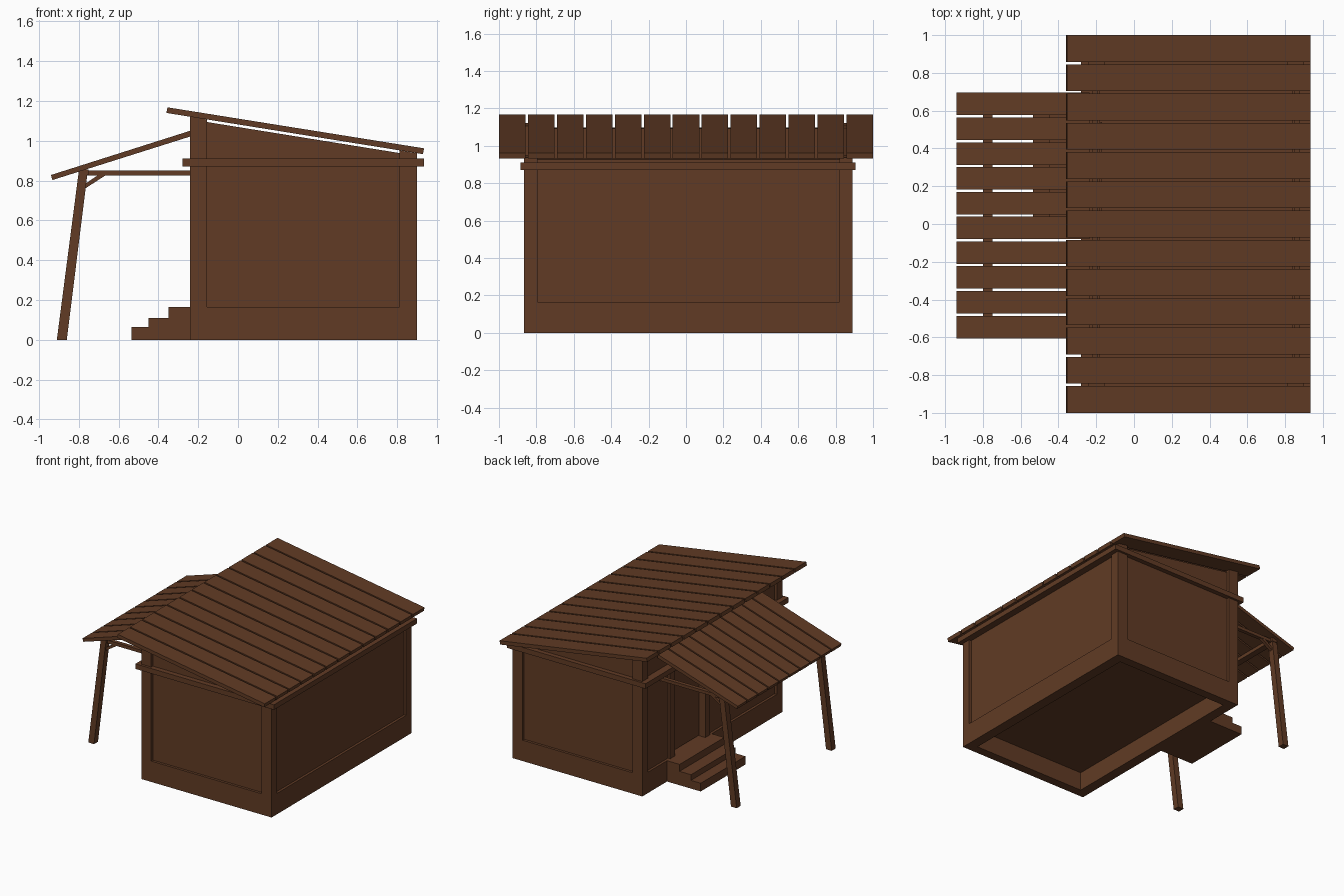
import bpy, bmesh

if "Cube" in bpy.data.objects:
    bpy.data.objects.remove(bpy.data.objects["Cube"])

wood = bpy.data.materials.new("brown_wood")
wood.diffuse_color = (0.12, 0.044, 0.018, 1)
wood.use_nodes = True
wood.node_tree.nodes["Principled BSDF"].inputs["Base Color"].default_value = wood.diffuse_color


def prism(name, profile, spans):
    """Extrude an x-z profile along y, once for every (y0, y1) span."""
    bm = bmesh.new()
    for y0, y1 in spans:
        a = [bm.verts.new((x, y0, z)) for x, z in profile]
        b = [bm.verts.new((x, y1, z)) for x, z in profile]
        n = len(profile)
        bm.faces.new(a)
        bm.faces.new(b[::-1])
        for i in range(n):
            j = (i + 1) % n
            bm.faces.new((a[j], a[i], b[i], b[j]))
    bmesh.ops.recalc_face_normals(bm, faces=bm.faces)
    me = bpy.data.meshes.new(name)
    bm.to_mesh(me)
    bm.free()
    me.materials.append(wood)
    ob = bpy.data.objects.new(name, me)
    bpy.context.collection.objects.link(ob)
    return ob


def rect(x0, x1, z0, z1):
    return [(x0, z0), (x1, z0), (x1, z1), (x0, z1)]


def under_roof(x, gap=0.0):
    """Height of the main roof underside at x."""
    return 1.14 - 0.161 * (x + 0.36) - gap


def sloped(x0, x1, z0, gap=0.0):
    return [(x0, z0), (x1, z0), (x1, under_roof(x1, gap)), (x0, under_roof(x0, gap))]


def planks(y0, y1, count, gap):
    pitch = (y1 - y0 + gap) / count
    return [(y0 + i * pitch, y0 + (i + 1) * pitch - gap) for i in range(count)]


XL, XR, YF, YB = -0.24, 0.90, -0.865, 0.89
ends = [(YF, YF + 0.07), (YB - 0.07, YB)]
FLOOR = 0.165

# Base frame and raised floor
prism("base_cross_beams", rect(XL, XR, 0, FLOOR), ends)
prism("base_left_beam", rect(XL, XL + 0.08, 0, FLOOR), [(YF + 0.07, YB - 0.07)])
prism("base_right_beam", rect(XR - 0.08, XR, 0, FLOOR), [(YF + 0.07, YB - 0.07)])
prism("floor", rect(XL + 0.08, XR - 0.08, 0.145, FLOOR), [(YF + 0.07, YB - 0.07)])

# Corner posts reaching the roof
prism("left_corner_posts", sloped(XL, XL + 0.085, FLOOR), ends)
prism("right_corner_posts", sloped(XR - 0.09, XR, FLOOR), ends)

# Recessed wall panels, a little short of the roof
prism("end_wall_panels", sloped(XL + 0.085, XR - 0.09, FLOOR, 0.013),
      [(YF + 0.02, YF + 0.05), (YB - 0.05, YB - 0.02)])
prism("right_wall_panel", sloped(XR - 0.05, XR - 0.02, FLOOR, 0.013),
      [(YF + 0.07, YB - 0.07)])

# Left wall around the doorway
D0, D1 = 0.10, 0.48
prism("left_wall_panels", sloped(XL + 0.02, XL + 0.05, FLOOR, 0.02),
      [(YF + 0.07, D0 - 0.06), (D1 + 0.06, YB - 0.07)])
prism("door_posts", rect(XL, XL + 0.07, FLOOR, 0.87), [(D0 - 0.06, D0), (D1, D1 + 0.06)])
prism("wall_above_door", sloped(XL + 0.02, XL + 0.05, 0.87, 0.02), [(D0 - 0.06, D1 + 0.06)])
prism("door", rect(XL + 0.055, XL + 0.07, FLOOR + 0.005, 0.87), [(D0, D1)])

# Projecting ring beam
prism("ring_beam_ends", rect(-0.28, 0.935, 0.87, 0.91),
      [(YF - 0.02, YF + 0.06), (YB - 0.06, YB + 0.017)])
prism("ring_beam_left", rect(-0.28, XL + 0.06, 0.87, 0.91), [(YF + 0.06, YB - 0.06)])
prism("ring_beam_right", rect(XR - 0.06, 0.935, 0.87, 0.91), [(YF + 0.06, YB - 0.06)])

# Main roof planks
prism("main_roof_planks", [(-0.36, 1.14), (0.929, 0.933), (0.935, 0.962), (-0.354, 1.168)],
      planks(-1, 1, 13, 0.013))

# Porch roof planks
prism("porch_roof_planks", [(-0.932, 0.803), (-0.235, 1.023), (-0.235, 1.052), (-0.94, 0.828)],
      planks(-0.605, 0.695, 10, 0.012))

# Porch legs, ties, braces and cross beam
sides = [(-0.575, -0.525), (0.615, 0.665)]
prism("porch_legs", [(-0.91, 0), (-0.86, 0), (-0.755, 0.845), (-0.80, 0.845)], sides)
prism("porch_tie_beams", rect(-0.80, XL + 0.02, 0.825, 0.85),
      [(a + 0.01, b - 0.01) for a, b in sides])
prism("porch_braces", [(-0.775, 0.75), (-0.765, 0.762), (-0.66, 0.83), (-0.70, 0.83), (-0.77, 0.782)],
      [(a + 0.012, b - 0.012) for a, b in sides])
prism("porch_cross_beam", rect(-0.80, -0.75, 0.828, 0.856), [(-0.58, 0.67)])

# Entrance steps
prism("entrance_steps", [(-0.535, 0), (XL, 0), (XL, FLOOR), (-0.35, FLOOR), (-0.35, 0.11),
                         (-0.45, 0.11), (-0.45, 0.065), (-0.535, 0.065)], [(0.02, 0.58)])
